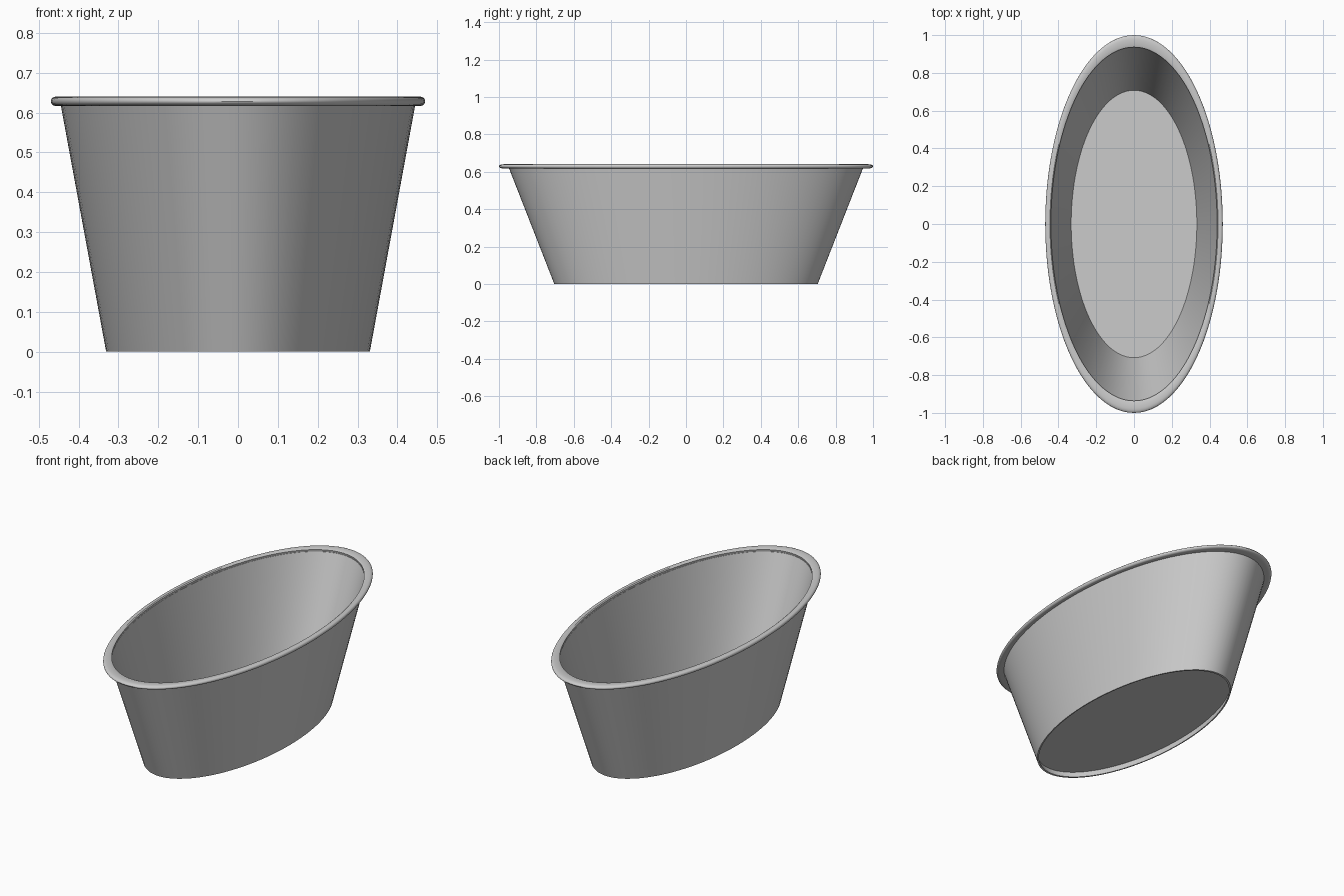
import bpy, bmesh
from math import cos, sin, pi

SEGMENTS = 96
STRETCH = 1 / 0.47          # length of the oval relative to its width

cube = bpy.data.objects.get("Cube")
if cube:
    bpy.data.objects.remove(cube)

metal = bpy.data.materials.new("grey_metal")
metal.use_nodes = True
grey = (0.6, 0.6, 0.6, 1)
metal.diffuse_color = grey
metal.node_tree.nodes["Principled BSDF"].inputs["Base Color"].default_value = grey


def oval_lathe(name, profile, closed=True, capped=False):
    """Sweep an (x radius, z) profile around an oval."""
    bm = bmesh.new()
    rings = []
    for r, z in profile:
        angles = [2 * pi * i / SEGMENTS for i in range(SEGMENTS)]
        rings.append([bm.verts.new((r * cos(a), r * STRETCH * sin(a), z)) for a in angles])
    pairs = list(zip(rings, rings[1:]))
    if closed:
        pairs.append((rings[-1], rings[0]))
    for low, high in pairs:
        for i in range(SEGMENTS):
            j = (i + 1) % SEGMENTS
            bm.faces.new((low[i], low[j], high[j], high[i]))
    if capped:
        bm.faces.new(rings[0][::-1])
        bm.faces.new(rings[-1])
    bmesh.ops.recalc_face_normals(bm, faces=bm.faces)
    mesh = bpy.data.meshes.new(name)
    bm.to_mesh(mesh)
    bm.free()
    mesh.materials.append(metal)
    obj = bpy.data.objects.new(name, mesh)
    bpy.context.collection.objects.link(obj)
    bpy.ops.object.select_all(action="DESELECT")
    obj.select_set(True)
    bpy.context.view_layer.objects.active = obj
    bpy.ops.object.shade_smooth_by_angle(angle=pi / 5)
    return obj


# Thin flared wall, open at both ends
oval_lathe("tub_wall", [(0.331, 0), (0.446, 0.625), (0.440, 0.625), (0.325, 0)])

# Floor raised above the foot of the wall
oval_lathe("tub_floor", [(0.333, 0.035), (0.334, 0.042)], closed=False, capped=True)

# Rolled rim: flat on top, half round on the outside
roll = [(0.4585 + 0.0115 * cos(t), 0.6285 + 0.0115 * sin(t))
        for t in [pi * (k / 10 - 0.5) for k in range(11)]]
oval_lathe("rolled_rim", [(0.442, 0.617)] + roll + [(0.445, 0.64), (0.440, 0.636)])
